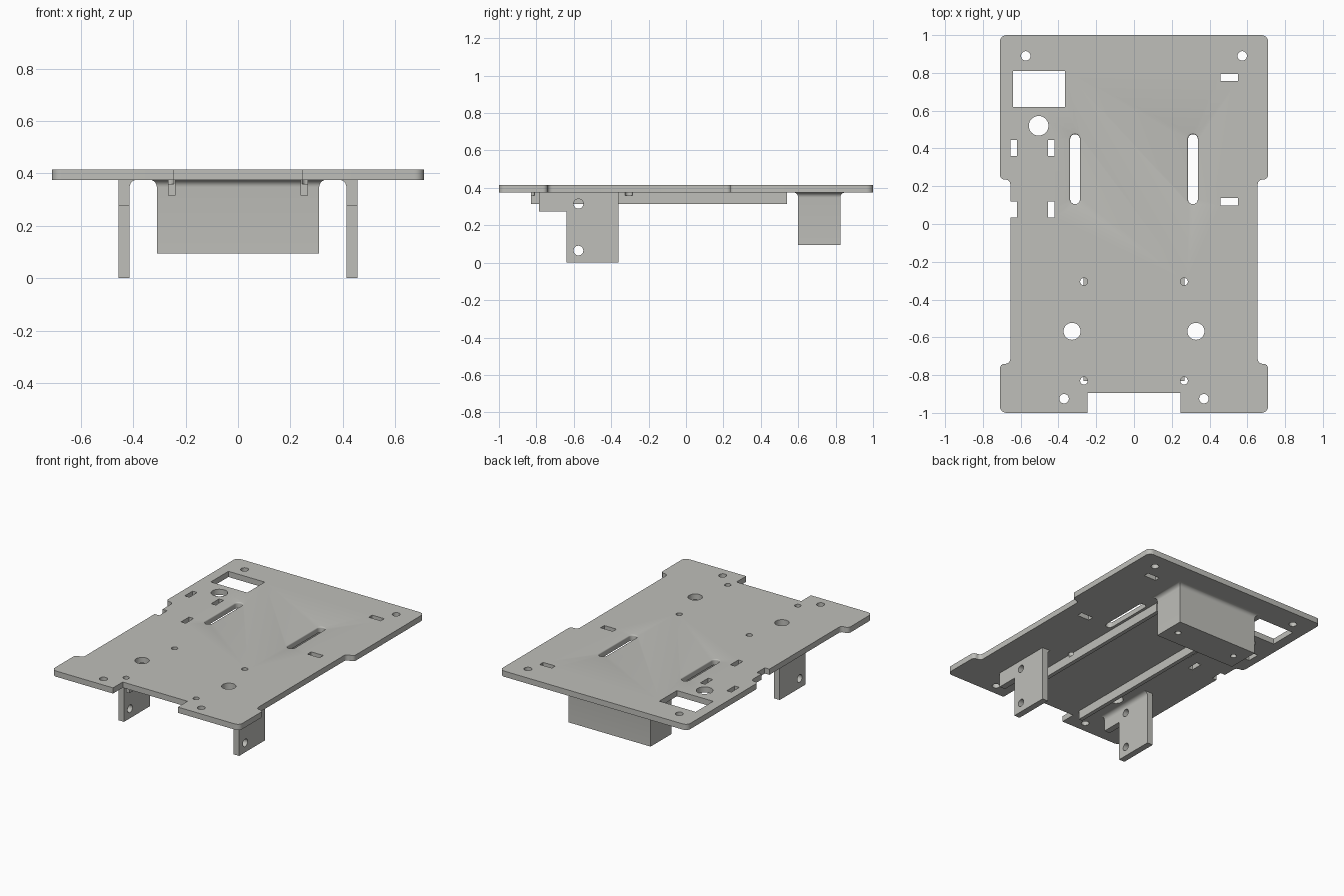
import bpy, bmesh, math
from mathutils import Vector

cube = bpy.data.objects.get("Cube")
if cube:
    bpy.data.objects.remove(cube, do_unlink=True)

grey = bpy.data.materials.new("light grey")
grey.use_nodes = True
grey.diffuse_color = (0.52, 0.52, 0.49, 1)
grey.node_tree.nodes["Principled BSDF"].inputs["Base Color"].default_value = (0.52, 0.52, 0.49, 1)

PLATE_LOW, PLATE_TOP = 0.376, 0.415


# ---- outlines ----
def rounded(points, steps=6):
    """Outline from (x, y, radius) right-angled corners."""
    out = []
    for i, (x, y, r) in enumerate(points):
        p = Vector((x, y))
        if not r:
            out.append(p)
            continue
        u = (Vector(points[i - 1][:2]) - p).normalized() * r
        v = (Vector(points[(i + 1) % len(points)][:2]) - p).normalized() * r
        for k in range(steps + 1):
            t = math.pi / 2 * k / steps
            out.append(p + u + v - v * math.cos(t) - u * math.sin(t))
    return out


def rect(x0, x1, y0, y1, r=0):
    return rounded([(x0, y0, r), (x1, y0, r), (x1, y1, r), (x0, y1, r)])


def circle(x, y, r, n=32):
    return [Vector((x + r * math.cos(2 * math.pi * k / n), y + r * math.sin(2 * math.pi * k / n)))
            for k in range(n)]


# ---- solids ----
def loft(bm, rings, place):
    """Closed solid through a list of (outline, level) rings."""
    loops = [[bm.verts.new(place(p.x, p.y, level)) for p in outline] for outline, level in rings]
    bm.faces.new(loops[0])
    bm.faces.new(loops[-1])
    for a, b in zip(loops, loops[1:]):
        for i in range(len(a)):
            bm.faces.new((a[i - 1], a[i], b[i], b[i - 1]))


def along_z(a, b, level):
    return (a, b, level)


def along_x(a, b, level):
    return (level, a, b)


def along_y(a, b, level):
    return (a, level, b)


def solid(name, pieces, place=along_z):
    bm = bmesh.new()
    for rings in pieces:
        loft(bm, rings, place)
    bmesh.ops.recalc_face_normals(bm, faces=bm.faces)
    mesh = bpy.data.meshes.new(name)
    bm.to_mesh(mesh)
    bm.free()
    mesh.materials.append(grey)
    obj = bpy.data.objects.new(name, mesh)
    bpy.context.collection.objects.link(obj)
    return obj


def prism(outline, lo, hi):
    return [(outline, lo), (outline, hi)]


def cut(obj, pieces, place=along_z):
    cutter = solid("cutter", pieces, place)
    mod = obj.modifiers.new("cut", "BOOLEAN")
    mod.operation, mod.solver, mod.object = "DIFFERENCE", "EXACT", cutter
    bpy.context.view_layer.objects.active = obj
    bpy.ops.object.modifier_apply(modifier=mod.name)
    bpy.data.objects.remove(cutter, do_unlink=True)


# ---- base plate ----
half = [(0.245, -0.895, 0), (0.245, -1, 0), (0.71, -1, 0.035), (0.71, -0.74, 0.025),
        (0.655, -0.74, 0.025), (0.655, 0.235, 0.025), (0.71, 0.235, 0.025), (0.71, 1, 0.035)]
outline = rounded(half + [(-x, y, r) for x, y, r in reversed(half)])
plate = solid("base_plate", [prism(outline, PLATE_LOW, PLATE_TOP)])

holes = [circle(-0.505, 0.52, 0.052), rect(-0.64, -0.365, 0.62, 0.81),
         rect(0.458, 0.55, 0.757, 0.795), rect(0.458, 0.55, 0.097, 0.137),
         rect(-0.655, -0.62, 0.36, 0.445), rect(-0.67, -0.62, 0.035, 0.12),
         rect(-0.455, -0.42, 0.36, 0.445), rect(-0.455, -0.42, 0.035, 0.12)]
for s in (-1, 1):
    holes += [circle(s * 0.573, 0.89, 0.025), circle(s * 0.328, -0.568, 0.045),
              circle(s * 0.37, -0.925, 0.025), circle(s * 0.265, -0.305, 0.02),
              circle(s * 0.265, -0.83, 0.02)]
cuts = [prism(h, 0.3, 0.5) for h in holes]


# Long slots with a softened upper rim
def slot(x, grow):
    r = 0.026 + grow
    return rect(x - r, x + r, 0.105 - grow, 0.475 + grow, r * 0.999)


for s in (-1, 1):
    rim = [(slot(s * 0.312, 0), 0.3)]
    for k in range(5):
        t = math.pi / 2 * k / 4
        rim.append((slot(s * 0.312, 0.008 * (1 - math.cos(t))), PLATE_TOP - 0.008 * (1 - math.sin(t))))
    rim.append((slot(s * 0.312, 0.008), 0.5))
    cuts.append(rim)
cut(plate, cuts)

# ---- rear block, flared where it meets the plate ----
FLARE = 0.028
rings = [(rect(-0.31, 0.31, 0.6, 0.825), 0.095)]
for k in range(7):
    t = math.pi / 2 * k / 6
    g = FLARE * (1 - math.cos(t))
    rings.append((rect(-0.31 - g, 0.31 + g, 0.6 - g, 0.825 + g), PLATE_LOW - FLARE * (1 - math.sin(t))))
block = solid("rear_block", [rings])
cut(block, [prism(circle(s * 0.23, 0.71, 0.02), 0, 0.25) for s in (-1, 1)])

# ---- legs, their inner fillets, and rails ----
leg_side = rounded([(-0.64, 0, 0), (-0.36, 0, 0), (-0.36, PLATE_LOW, 0),
                    (-0.785, PLATE_LOW, 0), (-0.785, 0.275, 0), (-0.64, 0.275, 0)])
for s, side in ((1, "left"), (-1, "right")):
    leg = solid(side + "_leg", [prism(leg_side, s * 0.414, s * 0.457)], along_x)
    cut(leg, [prism(circle(-0.575, z, 0.026), s * 0.3, s * 0.6) for z in (0.065, 0.315)], along_x)

    fillet = [Vector((s * 0.414, PLATE_LOW))]
    for k in range(7):
        t = math.pi / 2 * k / 6
        fillet.append(Vector((s * (0.414 - FLARE * (1 - math.sin(t))),
                              PLATE_LOW - FLARE * (1 - math.cos(t)))))
    solid(side + "_leg_fillet", [prism(fillet, -0.785, -0.36)], along_y)

    rail = solid(side + "_rail", [prism(rect(s * 0.239, s * 0.267, -0.83, 0.54), 0.315, PLATE_LOW)])
    cut(rail, [prism(circle(s * 0.265, y, 0.02), 0.36, 0.5) for y in (-0.305, -0.83)])

# ---- shading ----
bpy.ops.object.select_all(action="DESELECT")
for obj in bpy.context.collection.objects:
    if obj.type == "MESH":
        obj.select_set(True)
        bpy.context.view_layer.objects.active = obj
bpy.ops.object.shade_smooth_by_angle(angle=math.radians(30))
